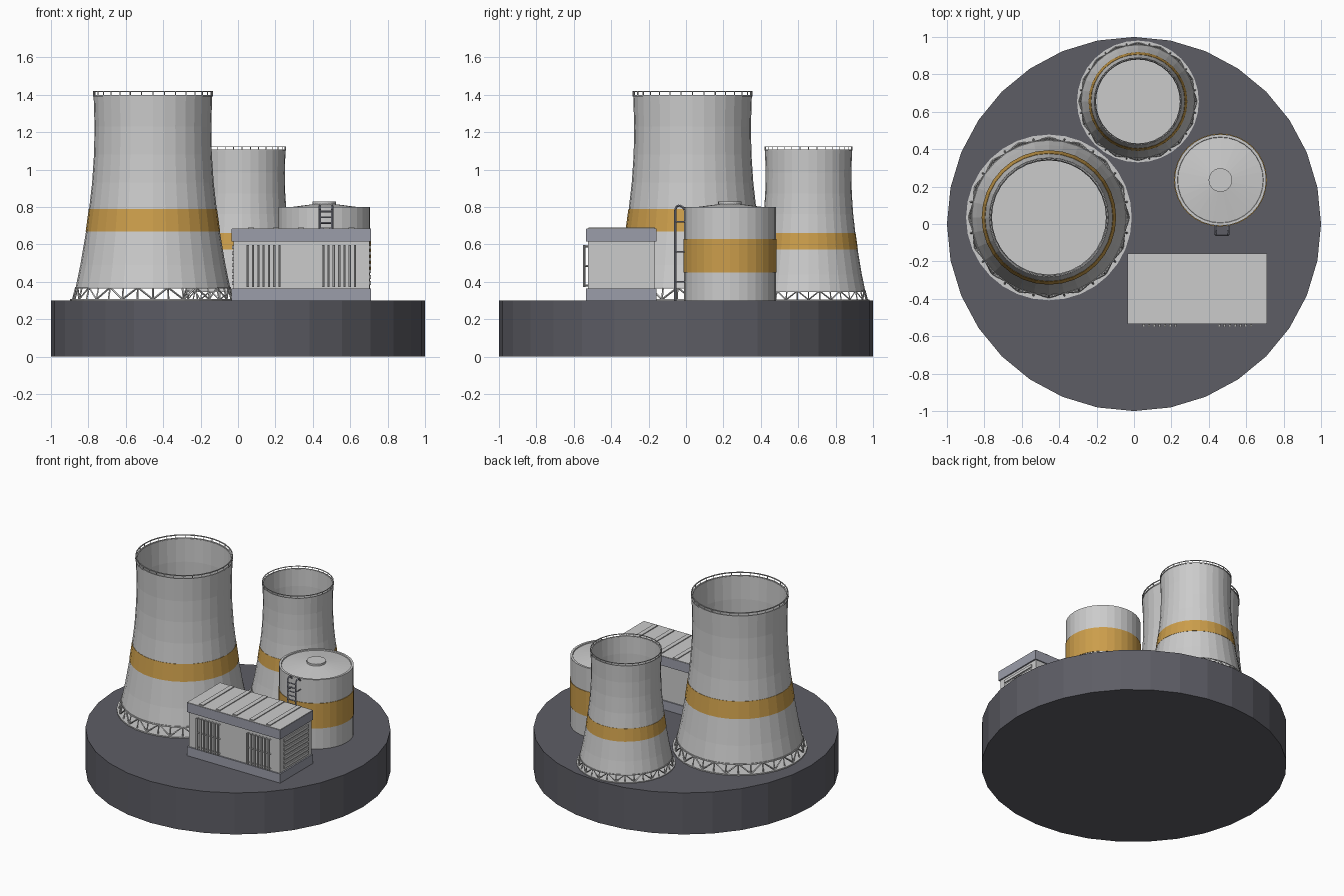
import bpy, bmesh
from math import cos, sin, pi
from mathutils import Vector

if "Cube" in bpy.data.objects:
    bpy.data.objects.remove(bpy.data.objects["Cube"])

def material(name, rgb):
    m = bpy.data.materials.new(name)
    m.diffuse_color = (*rgb, 1)
    m.use_nodes = True
    m.node_tree.nodes["Principled BSDF"].inputs["Base Color"].default_value = m.diffuse_color
    return m

DARK = material("dark_ground", (0.11, 0.11, 0.13))
TRIM = material("trim_grey", (0.33, 0.34, 0.40))
GOLD = material("ochre_band", (0.60, 0.34, 0.07))

def finish(name, bm, mat=None):
    bmesh.ops.recalc_face_normals(bm, faces=bm.faces)
    me = bpy.data.meshes.new(name)
    bm.to_mesh(me)
    bm.free()
    ob = bpy.data.objects.new(name, me)
    bpy.context.collection.objects.link(ob)
    if mat:
        me.materials.append(mat)
    return ob

def polar(c, r, a, z):
    return Vector((c[0] + r * cos(a), c[1] + r * sin(a), z))

def lathe(name, prof, c=(0, 0), n=32, mat=None, loop=False):
    """Revolve (radius, z) points; loop joins last ring to first, otherwise ends are capped."""
    bm = bmesh.new()
    rings = [[bm.verts.new(polar(c, r, 2 * pi * i / n, z)) for i in range(n)] for r, z in prof]
    pairs = list(zip(rings, rings[1:])) + ([(rings[-1], rings[0])] if loop else [])
    for a, b in pairs:
        for i in range(n):
            j = (i + 1) % n
            bm.faces.new((a[i], a[j], b[j], b[i]))
    if not loop:
        bm.faces.new(rings[0])
        bm.faces.new(rings[-1])
    return finish(name, bm, mat)

def rod(bm, a, b, r, sides=4):
    a, b = Vector(a), Vector(b)
    m = (b - a).to_track_quat('Z', 'Y').to_matrix().to_4x4()
    m.translation = (a + b) / 2
    bmesh.ops.create_cone(bm, cap_ends=True, segments=sides, radius1=r, radius2=r,
                          depth=(b - a).length, matrix=m)

def add_box(bm, x0, x1, y0, y1, z0, z1):
    vs = bmesh.ops.create_cube(bm, size=1)['verts']
    for v in vs:
        v.co = Vector((x1 if v.co.x > 0 else x0, y1 if v.co.y > 0 else y0,
                       z1 if v.co.z > 0 else z0))

def box(name, *dims, mat=None):
    bm = bmesh.new()
    add_box(bm, *dims)
    return finish(name, bm, mat)

# Round ground slab
lathe("ground_slab", [(1, 0), (1, 0.3)], mat=DARK)

# Cooling towers: heights are measured above the slab
SHELL = [(0.413, 0.07), (0.388, 0.19), (0.3575, 0.37), (0.341, 0.49), (0.325, 0.63),
         (0.315, 0.78), (0.312, 0.93), (0.317, 1.095)]

def tower(name, c, s):
    P = lambda pts: [(r * s, 0.3 + z * s) for r, z in pts]
    lathe(name + "_pad", P([(0.443, 0), (0.443, 0.008)]), c)
    lathe(name + "_shell", P(SHELL + [(r - 0.007, z) for r, z in reversed(SHELL)]), c, loop=True)
    band = SHELL[2:4]
    lathe(name + "_band", P([(r + 0.002, z) for r, z in band] +
                            [(r - 0.002, z) for r, z in reversed(band)]), c, mat=GOLD, loop=True)
    # lintel under the shell and top handrail
    for part, r, z, w in (("lintel", 0.412, 0.068, 0.005), ("handrail", 0.317, 1.118, 0.003),
                          ("rim", 0.317, 1.094, 0.004)):
        lathe(name + "_" + part, P([(r - w, z - w), (r + w, z - w), (r + w, z + w), (r - w, z + w)]),
              c, loop=True)
    # base lattice and handrail posts
    bm, posts, n = bmesh.new(), bmesh.new(), 32
    for i in range(n):
        a, b = 2 * pi * i / n, 2 * pi * (i + 1) / n
        low = [polar(c, 0.427 * s, t, 0.3 + 0.006 * s) for t in (a, b)]
        top = [polar(c, 0.411 * s, t, 0.3 + 0.070 * s) for t in (a, b)]
        rod(bm, low[0], top[0], 0.005 * s)
        k = i % 2
        rod(bm, low[k], top[1 - k], 0.005 * s)
        rod(posts, polar(c, 0.317 * s, a, 0.3 + 1.094 * s),
            polar(c, 0.317 * s, a, 0.3 + 1.118 * s), 0.003 * s)
    finish(name + "_lattice", bm)
    finish(name + "_rail_posts", posts)

tower("large_tower", (-0.455, 0.035), 1.0)
tower("small_tower", (0.021, 0.655), 0.735)

# Storage tank with raised rim, shallow cone roof and hatch
T = (0.462, 0.235)
lathe("tank_body", [(0.245, 0.3), (0.245, 0.8), (0.23, 0.8), (0.228, 0.793), (0.06, 0.815)], T)
lathe("tank_band", [(0.2485, 0.45), (0.2485, 0.63), (0.242, 0.63), (0.242, 0.45)], T, mat=GOLD, loop=True)
lathe("tank_hatch", [(0.063, 0.80), (0.063, 0.828)], T, n=24)

# Tank ladder
bm = bmesh.new()
path = [(-0.058, 0.3), (-0.058, 0.785), (-0.05, 0.803), (-0.035, 0.808), (-0.018, 0.8), (-0.008, 0.785)]
for x in (0.437, 0.504):
    for p, q in zip(path, path[1:]):
        rod(bm, (x, *p), (x, *q), 0.006)
    for z in (0.4, 0.56, 0.72):
        rod(bm, (x, -0.058, z), (x, 0.0, z), 0.004)
for i in range(16):
    z = 0.325 + 0.03 * i
    rod(bm, (0.437, -0.058, z), (0.504, -0.058, z), 0.005)
finish("tank_ladder", bm, TRIM)

# Machine hall
box("hall_plinth", -0.035, 0.712, -0.535, -0.157, 0.3, 0.365, mat=TRIM)
box("hall_walls", -0.025, 0.702, -0.525, -0.165, 0.36, 0.62)
box("hall_roof_edge", -0.035, 0.712, -0.535, -0.157, 0.615, 0.682, mat=TRIM)
box("hall_roof_panel", -0.033, 0.710, -0.533, -0.159, 0.68, 0.685)
bm = bmesh.new()
for i in range(5):
    x = 0.07 + 0.134 * i
    add_box(bm, x - 0.016, x + 0.016, -0.52, -0.165, 0.68, 0.691)
finish("hall_roof_ribs", bm)

# Vertical pipes in two banks on the front wall, with standoffs
bm = bmesh.new()
for start in (0.052, 0.456):
    for i in range(7):
        x = start + 0.0283 * i
        rod(bm, (x, -0.545, 0.372), (x, -0.545, 0.597), 0.007, 6)
        for z in (0.38, 0.485, 0.59):
            rod(bm, (x, -0.545, z), (x, -0.52, z), 0.006)
finish("hall_front_pipes", bm)

# Horizontal louvres on both end walls
bm = bmesh.new()
for x in (-0.027, 0.704):
    for i in range(7):
        z = 0.383 + 0.032 * i
        add_box(bm, x - 0.006, x + 0.006, -0.48, -0.205, z, z + 0.02)
finish("hall_end_louvres", bm)
